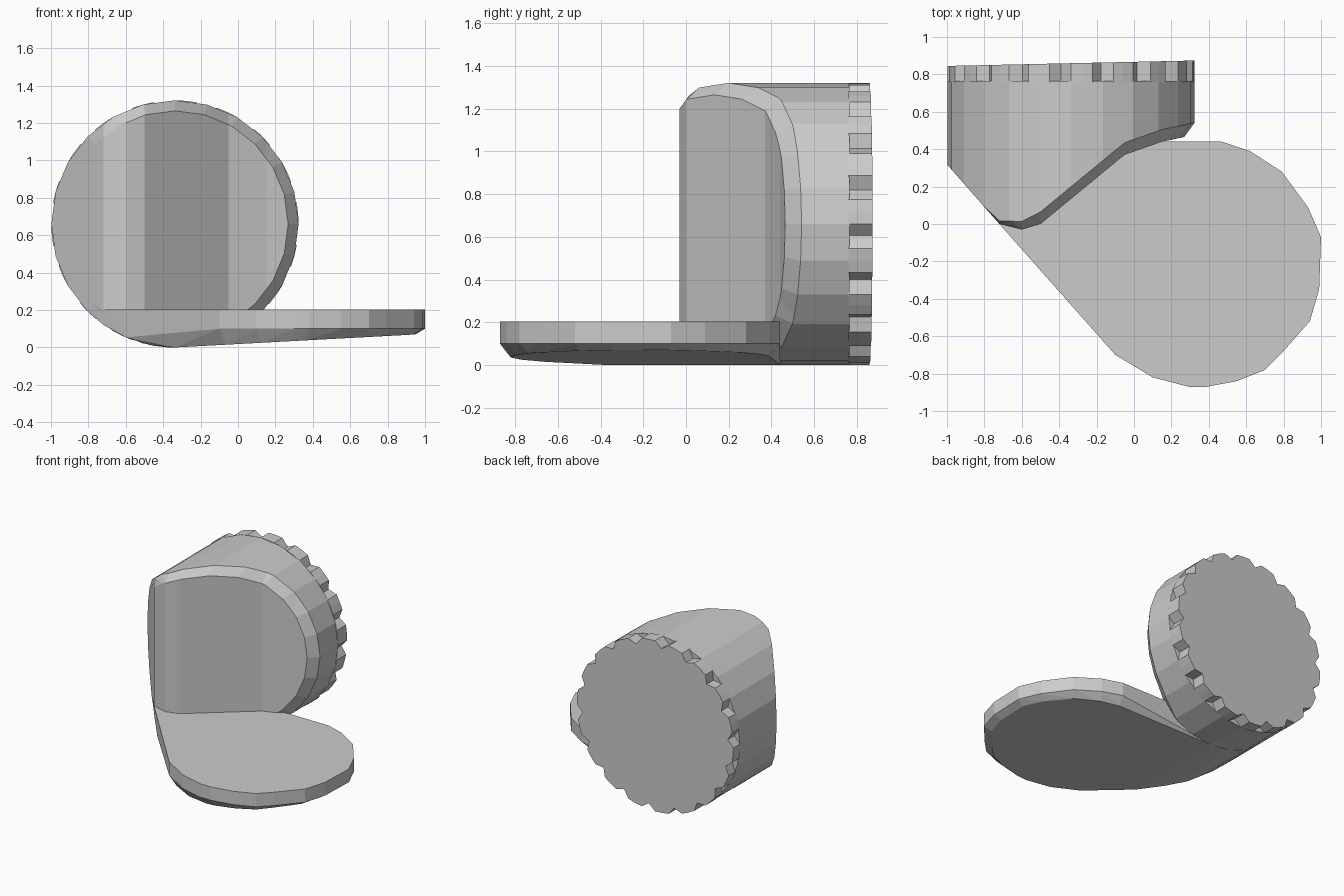
import bpy, bmesh
from math import sin, cos, pi, sqrt
from mathutils import Vector

if "Cube" in bpy.data.objects:
    bpy.data.objects.remove(bpy.data.objects["Cube"])

CX, CZ, R = -0.337, 0.66, 0.661      # drum axis and radius
Y_RING = 0.765                       # where the notched rim starts
FRONT = [(-1.01, 0.33), (-0.72, 0.0), (-0.6, -0.03), (-0.5, 0.0),
         (-0.05, 0.37), (0.15, 0.44), (0.34, 0.48)]


def front_y(x):
    """Depth of the curved front face at x."""
    for (x0, y0), (x1, y1) in zip(FRONT, FRONT[1:]):
        if x <= x1:
            return y0 + (y1 - y0) * (x - x0) / (x1 - x0)
    return FRONT[-1][1]


def back_y(x):
    return 0.867 + 0.022 * x


def finish(bm, name):
    bmesh.ops.recalc_face_normals(bm, faces=bm.faces[:])
    mesh = bpy.data.meshes.new(name)
    bm.to_mesh(mesh)
    bm.free()
    ob = bpy.data.objects.new(name, mesh)
    bpy.context.collection.objects.link(ob)
    return ob


def ring(bm, radii, y):
    n = len(radii)
    return [bm.verts.new((CX + r * cos(2 * pi * i / n), y,
                          CZ + r * sin(2 * pi * i / n))) for i, r in enumerate(radii)]


def bridge(bm, a, b):
    n = len(a)
    for i in range(n):
        j = (i + 1) % n
        bm.faces.new((a[i], a[j], b[j], b[i]))


# Drum: chamfered cylinder whose front is bent to the curved face
bm = bmesh.new()
N = 24
rings = [ring(bm, [0.605] * N, -2), ring(bm, [R] * N, -1), ring(bm, [R] * N, Y_RING)]
bridge(bm, rings[0], rings[1])
bridge(bm, rings[1], rings[2])
bm.faces.new(rings[0])
bm.faces.new(rings[2])
for kx, _ in FRONT[1:-1]:
    bmesh.ops.bisect_plane(bm, geom=bm.verts[:] + bm.edges[:] + bm.faces[:],
                           plane_co=(kx, 0, 0), plane_no=(1, 0, 0))
for v in bm.verts:
    if v.co.y < 0.5:
        level = v.co.y + 2           # 0 on the face, 1 on the outer rim
        grow = min(1, max(0, (v.co.x + 0.8) / 0.3))
        v.co.y = front_y(v.co.x) + 0.065 * level * grow
bmesh.ops.triangulate(bm, faces=[f for f in bm.faces if len(f.verts) == 4])
finish(bm, "drum")

# Notched rim at the back of the drum
bm = bmesh.new()
radii = [R, R, R, R - 0.045] * 18
a = ring(bm, radii, Y_RING - 0.005)
b = ring(bm, radii, 0)
for v in b:
    v.co.y = back_y(v.co.x)
bridge(bm, a, b)
bm.faces.new(a)
bm.faces.new(b)
finish(bm, "notched_rim")

# Foot plate: rounded flat tongue with a tilted, chamfered underside
bm = bmesh.new()
outline = [(-0.1, -0.7), (0.1, -0.82), (0.3, -0.872), (0.38, -0.872), (0.55, -0.84),
           (0.7, -0.78), (0.79, -0.69), (0.94, -0.52), (0.99, -0.35), (1.0, -0.07),
           (0.93, 0.09), (0.79, 0.28), (0.62, 0.39), (0.47, 0.44), (0.15, 0.44)]
centre = Vector((0.34, -0.22))
for x, y in outline:
    bm.verts.new((x, y, 0.203))
    if x < 0.2 and y > 0:
        continue
    bm.verts.new((x, y, 0.1))
    p = centre + (Vector((x, y)) - centre) * 0.92
    bm.verts.new((p.x, p.y, 0.054 * (p.x - CX)))
# Heel of the plate follows the underside of the drum
for x in (-0.805, -0.72, -0.6, -0.47, CX):
    z = CZ - sqrt(R * R - (x - CX) ** 2)
    y = -0.7 - (x + 0.1) * 1.136
    bm.verts.new((x, y + (0.05 if x > -0.5 else 0), max(0, z)))
    bm.verts.new((x, 0.44, max(0, z)))
bm.verts.new((-0.72, 0.0, 0.203))
res = bmesh.ops.convex_hull(bm, input=bm.verts[:])
loose = [v for v in bm.verts if not v.link_faces]
bmesh.ops.delete(bm, geom=loose, context='VERTS')
finish(bm, "foot_plate")
